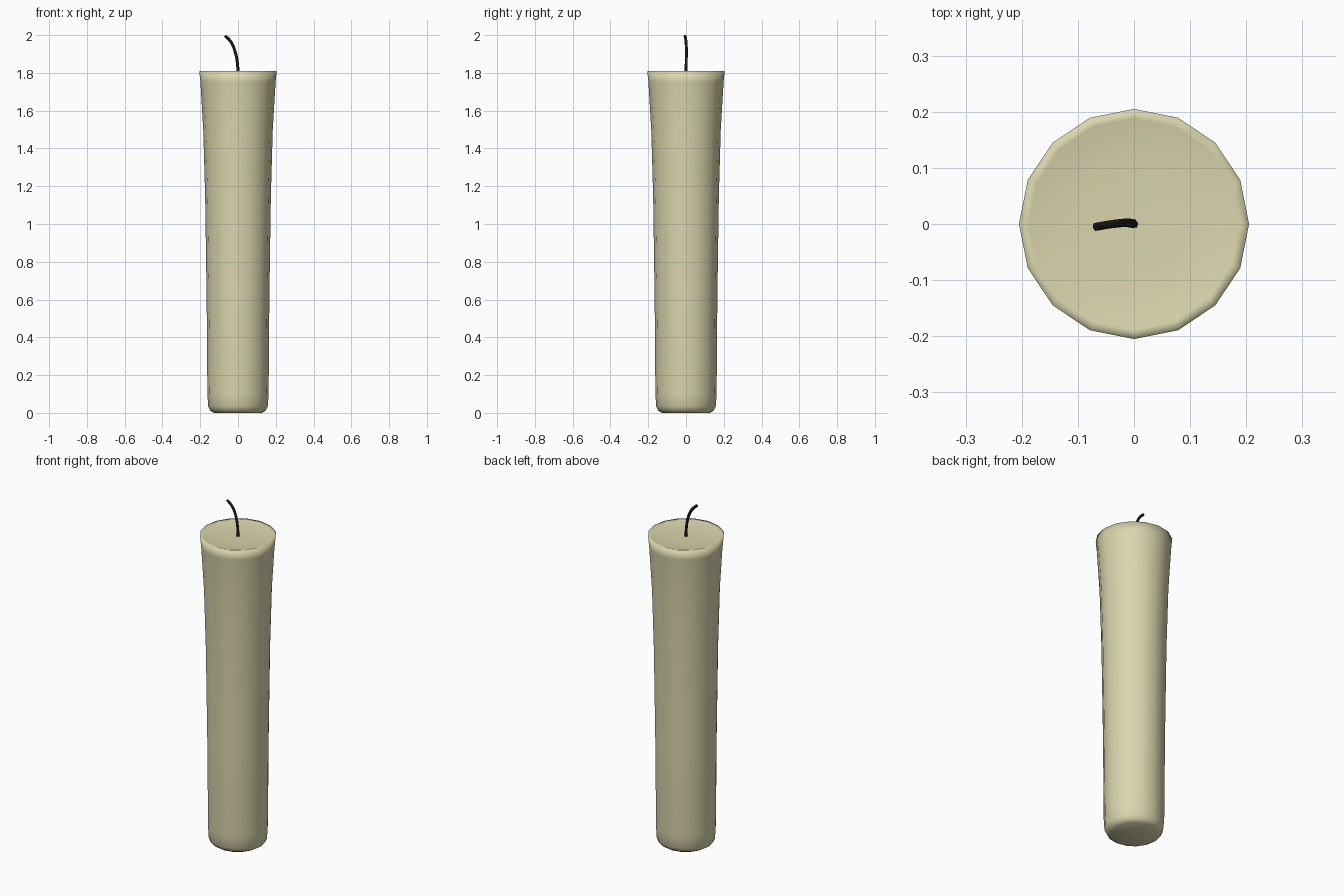
import bpy, bmesh
from math import cos, sin, pi
from mathutils import Vector

if "Cube" in bpy.data.objects:
    bpy.data.objects.remove(bpy.data.objects["Cube"])


def material(name, color):
    m = bpy.data.materials.new(name)
    m.diffuse_color = (*color, 1)
    m.use_nodes = True
    m.node_tree.nodes["Principled BSDF"].inputs["Base Color"].default_value = m.diffuse_color
    return m


def lathe(name, profile, sides, mat):
    """Revolve (radius, z) points around z, closing both ends with a centre point."""
    bm = bmesh.new()
    rings = [[bm.verts.new((r * cos(2 * pi * i / sides), r * sin(2 * pi * i / sides), z))
              for i in range(sides)] for r, z in profile]
    for a, b in zip(rings, rings[1:]):
        for i in range(sides):
            j = (i + 1) % sides
            bm.faces.new((a[i], a[j], b[j], b[i]))
    bm.faces.new(rings[0][::-1])
    bm.faces.new(rings[-1])
    for f in bm.faces:
        f.smooth = True
    me = bpy.data.meshes.new(name)
    bm.to_mesh(me)
    bm.free()
    me.materials.append(mat)
    ob = bpy.data.objects.new(name, me)
    bpy.context.collection.objects.link(ob)
    return ob


# Wax body: flared at the top, rounded foot, shallow dished top
wax = material("wax", (0.70, 0.67, 0.42))
body = lathe("wax_body", [
    (0.128, 0.0), (0.147, 0.012), (0.158, 0.035), (0.162, 0.1),
    (0.166, 0.6), (0.174, 1.15), (0.184, 1.5), (0.199, 1.75),
    (0.205, 1.81), (0.188, 1.806), (0.1, 1.80), (0.02, 1.799)], 16, wax)

# Wick: thin curved tube leaning to the left
curve = bpy.data.curves.new("wick_path", "CURVE")
curve.dimensions = "3D"
curve.bevel_depth = 0.008
curve.bevel_resolution = 1
curve.use_fill_caps = True
curve.resolution_u = 3
points = [(0, 0, 1.79), (-0.003, 0.001, 1.85), (-0.016, 0.002, 1.915),
          (-0.038, 0, 1.965), (-0.068, -0.005, 1.996)]
spline = curve.splines.new("BEZIER")
spline.bezier_points.add(len(points) - 1)
for bp, p in zip(spline.bezier_points, points):
    bp.co = Vector(p)
    bp.handle_left_type = bp.handle_right_type = "AUTO"
wick = bpy.data.objects.new("wick", curve)
bpy.context.collection.objects.link(wick)
curve.materials.append(material("burnt_wick", (0.01, 0.01, 0.01)))
